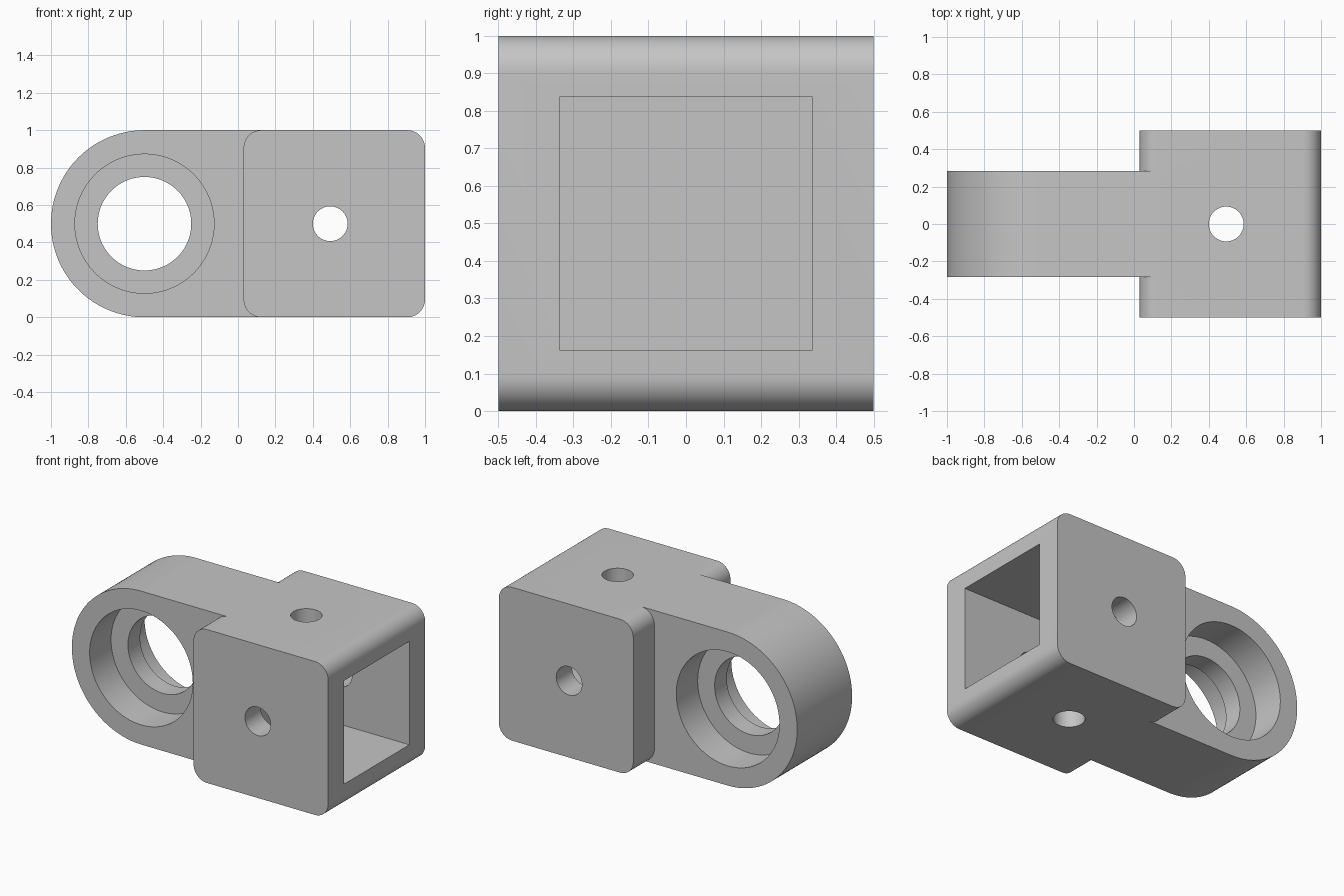
import bpy
import bmesh
from math import sin, cos, pi, radians
from mathutils import Matrix, Vector

cube = bpy.data.objects.get("Cube")
if cube:
    bpy.data.objects.remove(cube, do_unlink=True)

grey = bpy.data.materials.new("matte grey")
grey.use_nodes = True
grey.diffuse_color = (0.56, 0.56, 0.56, 1)
grey.node_tree.nodes["Principled BSDF"].inputs["Base Color"].default_value = grey.diffuse_color


def finish(name, bm):
    bmesh.ops.recalc_face_normals(bm, faces=bm.faces)
    mesh = bpy.data.meshes.new(name)
    bm.to_mesh(mesh)
    bm.free()
    mesh.materials.append(grey)
    obj = bpy.data.objects.new(name, mesh)
    bpy.context.collection.objects.link(obj)
    return obj


def arc(cx, cz, r, start, end, steps):
    angles = [radians(start + (end - start) * i / steps) for i in range(steps + 1)]
    return [(cx + r * cos(a), cz + r * sin(a)) for a in angles]


def extrude_profile(name, points, half_depth):
    """Extrude an x-z outline symmetrically along y."""
    bm = bmesh.new()
    face = bm.faces.new([bm.verts.new((x, -half_depth, z)) for x, z in points])
    result = bmesh.ops.extrude_face_region(bm, geom=[face])
    verts = [v for v in result["geom"] if isinstance(v, bmesh.types.BMVert)]
    bmesh.ops.translate(bm, verts=verts, vec=(0, 2 * half_depth, 0))
    return finish(name, bm)


def cylinder(name, center, radius, depth, axis, sides):
    bm = bmesh.new()
    turn = Matrix.Rotation(pi / 2, 4, "X") if axis == "Y" else Matrix.Identity(4)
    bmesh.ops.create_cone(bm, cap_ends=True, segments=sides, radius1=radius,
                          radius2=radius, depth=depth,
                          matrix=Matrix.Translation(center) @ turn)
    return finish(name, bm)


def box(name, low, high):
    bm = bmesh.new()
    low, high = Vector(low), Vector(high)
    bmesh.ops.create_cube(bm, size=1, matrix=Matrix.Translation((low + high) / 2)
                          @ Matrix.Diagonal((*(high - low), 1)))
    return finish(name, bm)


def combine(target, other, operation):
    """Apply a boolean and discard the helper."""
    bpy.context.view_layer.objects.active = target
    mod = target.modifiers.new(operation.lower(), "BOOLEAN")
    mod.operation, mod.solver, mod.object = operation, "EXACT", other
    bpy.ops.object.modifier_apply(modifier=mod.name)
    bpy.data.objects.remove(other, do_unlink=True)


# Square socket block with rounded long edges
left, right, r = 0.03, 1.0, 0.095
outline = (arc(right - r, 1 - r, r, 0, 90, 12) + arc(left + r, 1 - r, r, 90, 180, 12)
           + arc(left + r, r, r, 180, 270, 12) + arc(right - r, r, r, 270, 360, 12))
body = extrude_profile("socket_bracket", outline, 0.5)

# Round-ended lug
lug = extrude_profile("lug", arc(-0.5, 0.5, 0.5, 90, 270, 64) + [(0.15, 0), (0.15, 1)], 0.283)
combine(body, lug, "UNION")

# Square cavity and cross-drilled pin holes
combine(body, box("cavity", (0.19, -0.337, 0.163), (1.2, 0.337, 0.837)), "DIFFERENCE")
for axis in "YZ":
    combine(body, cylinder("pin_hole", (0.493, 0, 0.5), 0.093, 1.4, axis, 48), "DIFFERENCE")

# Lug bore with a counterbore on each side, leaving a central lip
combine(body, cylinder("bore", (-0.5, 0, 0.5), 0.25, 1, "Y", 96), "DIFFERENCE")
lip, reach = 0.0625, 0.5
for side in (-1, 1):
    center = (-0.5, side * (lip + reach / 2), 0.5)
    combine(body, cylinder("counterbore", center, 0.372, reach, "Y", 96), "DIFFERENCE")

# Smooth curved walls, crisp corners
bpy.ops.object.select_all(action="DESELECT")
body.select_set(True)
bpy.context.view_layer.objects.active = body
bpy.ops.object.shade_smooth_by_angle(angle=radians(30))
